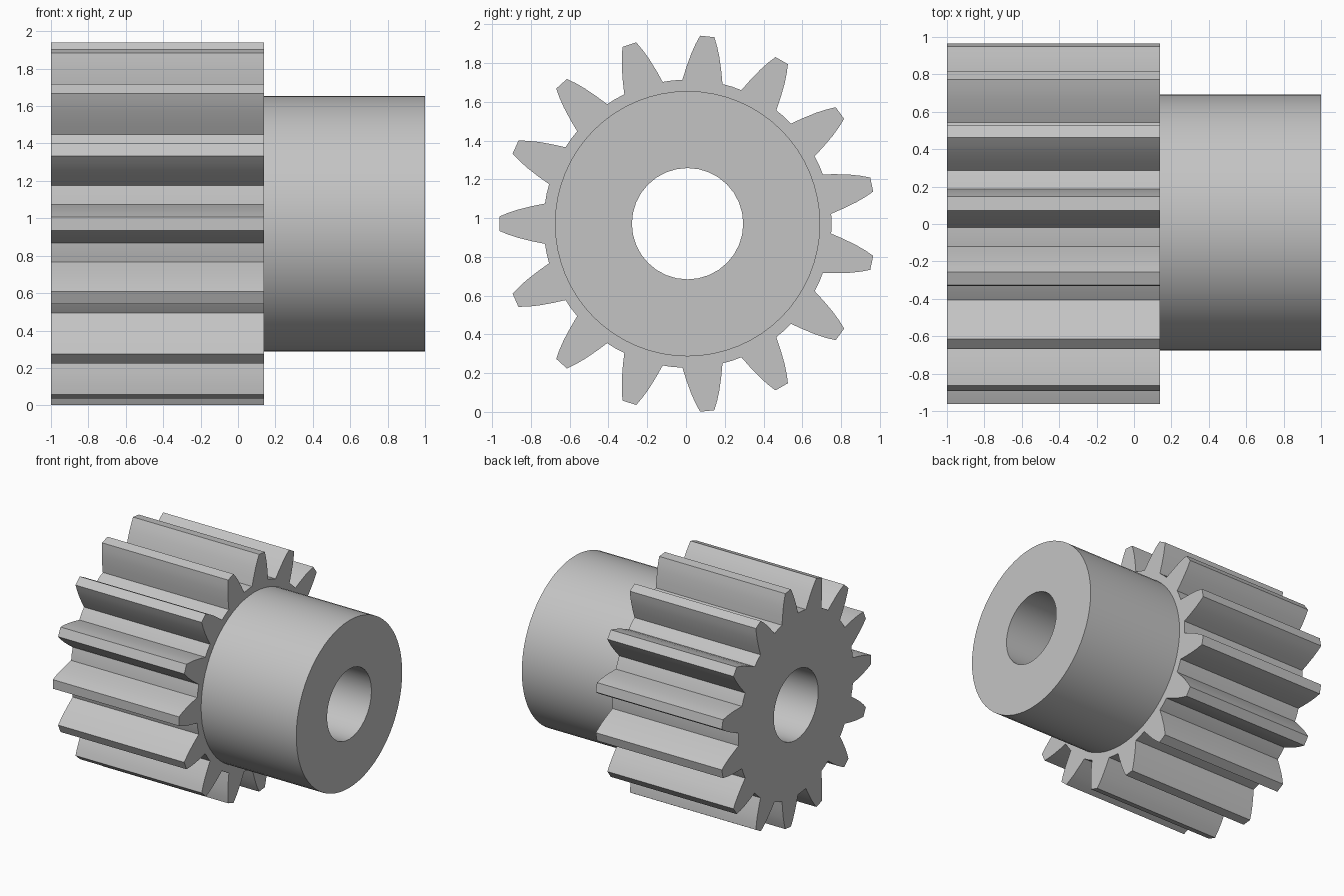
import bpy, bmesh
from math import sin, cos, pi, atan2, hypot

if "Cube" in bpy.data.objects:
    bpy.data.objects.remove(bpy.data.objects["Cube"], do_unlink=True)

CENTRE_Y, CENTRE_Z = 0.008, 0.971
TEETH = 15
BORE_R, HUB_R, ROOT_R = 0.287, 0.684, 0.743

steel = bpy.data.materials.new("light grey steel")
steel.use_nodes = True
GREY = (0.55, 0.55, 0.55, 1)
steel.diffuse_color = GREY
steel.node_tree.nodes["Principled BSDF"].inputs["Base Color"].default_value = GREY


def circle(radius, sides):
    return [(radius * cos(2 * pi * i / sides), radius * sin(2 * pi * i / sides))
            for i in range(sides)]


def gear_outline():
    # One flank, root to tip, as (distance along tooth, half width)
    flank = [(0.735, 0.104), (0.80, 0.091), (0.873, 0.073), (0.925, 0.056), (0.971, 0.037)]
    tooth = [(d, -w) for d, w in flank] + [(d, w) for d, w in reversed(flank)]
    polar = [(hypot(d, w), atan2(w, d)) for d, w in tooth]
    polar.append((ROOT_R, pi / TEETH))  # middle of the valley
    points = []
    for i in range(TEETH):
        turn = pi + 2 * pi * i / TEETH
        points += [(r * cos(a + turn), r * sin(a + turn)) for r, a in polar]
    return points


def bored_solid(name, outline, x0, x1):
    """Extrude an outline with a round bore along x."""
    bm = bmesh.new()
    edges = []
    for loop in (outline, circle(BORE_R, 32)):
        vs = [bm.verts.new((x0, CENTRE_Y + y, CENTRE_Z + z)) for y, z in loop]
        edges += [bm.edges.new((vs[i - 1], vs[i])) for i in range(len(vs))]
    bmesh.ops.triangle_fill(bm, edges=edges, use_beauty=True)
    grown = bmesh.ops.extrude_face_region(bm, geom=bm.faces[:], use_keep_orig=True)
    moved = [g for g in grown["geom"] if isinstance(g, bmesh.types.BMVert)]
    bmesh.ops.translate(bm, verts=moved, vec=(x1 - x0, 0, 0))
    bmesh.ops.recalc_face_normals(bm, faces=bm.faces[:])
    mesh = bpy.data.meshes.new(name)
    bm.to_mesh(mesh)
    bm.free()
    mesh.materials.append(steel)
    obj = bpy.data.objects.new(name, mesh)
    bpy.context.collection.objects.link(obj)
    bpy.ops.object.select_all(action="DESELECT")
    obj.select_set(True)
    bpy.context.view_layer.objects.active = obj
    bpy.ops.object.shade_smooth_by_angle(angle=pi / 6)
    return obj


# Toothed wheel and the plain hub beside it
bored_solid("gear_teeth", gear_outline(), -1.0, 0.14)
bored_solid("hub", circle(HUB_R, 64), 0.14, 1.0)
